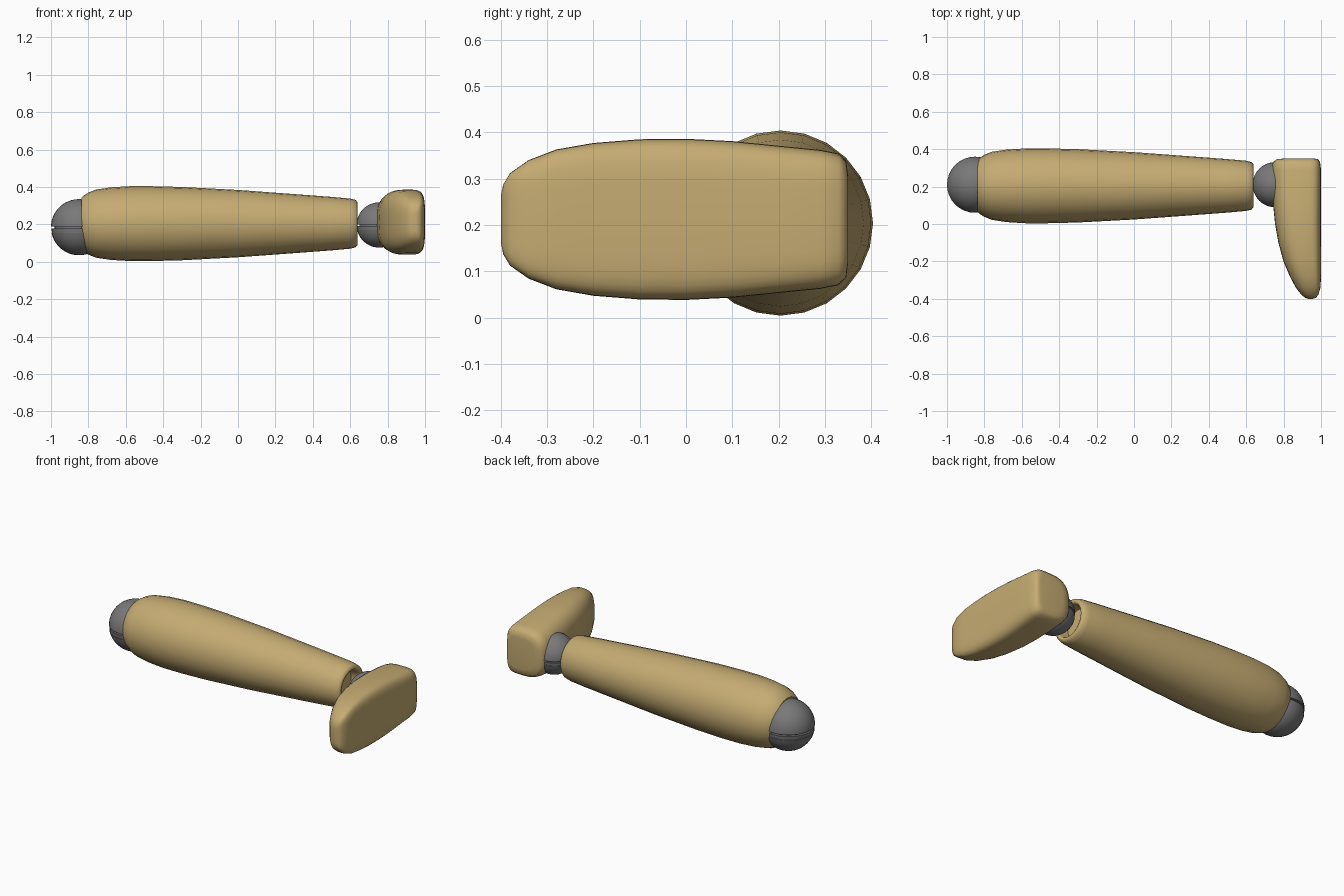
import bpy, bmesh, math
from mathutils import Matrix, Vector

cube = bpy.data.objects.get("Cube")
if cube:
    bpy.data.objects.remove(cube, do_unlink=True)


def material(name, rgb):
    m = bpy.data.materials.new(name)
    m.use_nodes = True
    m.diffuse_color = (*rgb, 1)
    bsdf = m.node_tree.nodes["Principled BSDF"]
    bsdf.inputs["Base Color"].default_value = (*rgb, 1)
    bsdf.inputs["Roughness"].default_value = 0.6
    return m


TAN = material("tan", (0.56, 0.41, 0.17))
GREY = material("joint grey", (0.19, 0.19, 0.19))


def loft(name, rings, mat, angle):
    """Skin a list of equal-length closed rings and cap both ends."""
    bm = bmesh.new()
    loops = [[bm.verts.new(p) for p in ring] for ring in rings]
    for a, b in zip(loops, loops[1:]):
        for i in range(len(a)):
            j = (i + 1) % len(a)
            bm.faces.new((a[i], a[j], b[j], b[i]))
    bm.faces.new(loops[0])
    bm.faces.new(loops[-1])
    bmesh.ops.recalc_face_normals(bm, faces=bm.faces)
    mesh = bpy.data.meshes.new(name)
    bm.to_mesh(mesh)
    bm.free()
    mesh.materials.append(mat)
    obj = bpy.data.objects.new(name, mesh)
    bpy.context.collection.objects.link(obj)
    bpy.ops.object.select_all(action="DESELECT")
    obj.select_set(True)
    bpy.context.view_layer.objects.active = obj
    bpy.ops.object.shade_smooth_by_angle(angle=math.radians(angle))
    return obj


def turned(name, profile, frame, mat, segments=24, angle=40):
    """Turn a (height, radius) profile around the local z axis of a frame."""
    turns = [math.tau * i / segments for i in range(segments)]
    rings = [[frame @ Vector((r * math.cos(t), r * math.sin(t), h)) for t in turns]
             for h, r in profile]
    return loft(name, rings, mat, angle)


def ball_joint(name, centre, radius):
    """Ball split by a narrow groove, with a shallower band under it."""
    def at(h, inset=0.0):
        return (h * radius, (math.sqrt(1 - h * h) - inset) * radius)

    upper = [at(math.sin(math.radians(a))) for a in range(89, 3, -7)]
    lower = [at(-math.sin(math.radians(a))) for a in range(12, 90, 7)]
    groove = [at(0.02), at(0.02, 0.13), at(-0.05, 0.13), at(-0.05, 0.015),
              at(-0.2, 0.015)]
    return turned(name, upper + groove + lower, Matrix.Translation(centre), mat=GREY,
                  segments=32, angle=35)


# Leg shell, tapering to a recessed ankle socket
shell = [(-0.80, 0.08), (-0.835, 0.125), (-0.838, 0.138), (-0.825, 0.15), (-0.80, 0.166),
         (-0.76, 0.182), (-0.68, 0.194), (-0.58, 0.2), (-0.46, 0.2), (-0.3, 0.196),
         (0.0, 0.18), (0.3, 0.158), (0.5, 0.143), (0.6, 0.134), (0.628, 0.127),
         (0.64, 0.114), (0.637, 0.102), (0.62, 0.096), (0.57, 0.09)]
lie_down = Matrix.Translation((0, 0.204, 0.204)) @ Matrix.Rotation(math.pi / 2, 4, "Y")
turned("leg_shell", shell, lie_down, TAN, angle=60)

# Hip and ankle balls
ball_joint("hip_ball", (-0.85, 0.21, 0.185), 0.15)
ball_joint("ankle_ball", (0.755, 0.21, 0.197), 0.121)

# Foot: sections from heel to toe as (y, instep x, sole x, half height)
sections = [(0.35, 0.80, 0.965, 0.095), (0.346, 0.762, 0.985, 0.125),
            (0.33, 0.742, 0.995, 0.142), (0.29, 0.736, 1.0, 0.15),
            (0.2, 0.737, 1.0, 0.159), (0.1, 0.744, 1.0, 0.169),
            (0.0, 0.754, 1.0, 0.174), (-0.1, 0.772, 1.0, 0.173),
            (-0.2, 0.799, 1.0, 0.165), (-0.28, 0.833, 1.0, 0.151),
            (-0.34, 0.865, 0.997, 0.128), (-0.38, 0.896, 0.985, 0.1),
            (-0.395, 0.916, 0.972, 0.075), (-0.4, 0.93, 0.955, 0.05)]


def foot_section(y, top, sole, half, n=36):
    ring = []
    split = top + (sole - top) * 0.6
    for i in range(n):
        c, s = math.cos(math.tau * i / n), math.sin(math.tau * i / n)
        # Square towards the sole, rounder over the instep
        power = 2 / (4.5 if c > 0 else 2.9)
        depth = sole - split if c > 0 else split - top
        x = split + math.copysign(abs(c) ** power, c) * depth
        z = 0.212 + math.copysign(abs(s) ** power, s) * half
        ring.append((x, y, z))
    return ring


loft("foot", [foot_section(*s) for s in sections], TAN, 60)
